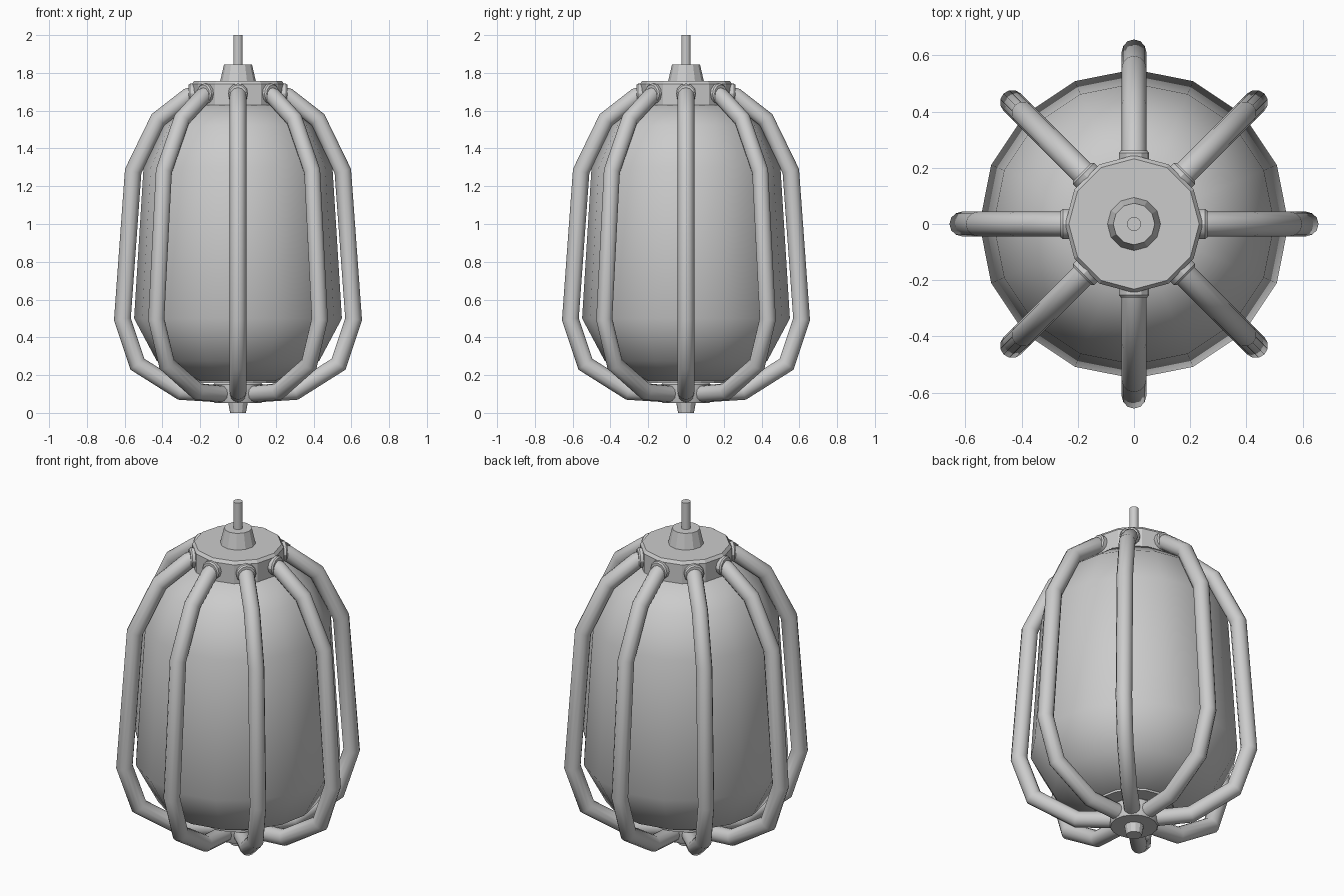
import bpy, bmesh
from math import sin, cos, pi, radians
from mathutils import Vector, Matrix

if "Cube" in bpy.data.objects:
    bpy.data.objects.remove(bpy.data.objects["Cube"])


def finish(bm, name, smooth):
    bmesh.ops.recalc_face_normals(bm, faces=bm.faces)
    me = bpy.data.meshes.new(name)
    bm.to_mesh(me)
    bm.free()
    ob = bpy.data.objects.new(name, me)
    bpy.context.collection.objects.link(ob)
    if smooth:
        bpy.ops.object.select_all(action='DESELECT')
        bpy.context.view_layer.objects.active = ob
        ob.select_set(True)
        bpy.ops.object.shade_smooth_by_angle(angle=radians(smooth))
    return ob


def skin(rings, name, smooth, matrix=None):
    bm = bmesh.new()
    vs = [[bm.verts.new(p) for p in r] for r in rings]
    n = len(vs[0])
    for a, b in zip(vs, vs[1:]):
        for i in range(n):
            j = (i + 1) % n
            bm.faces.new((a[i], a[j], b[j], b[i]))
    bm.faces.new(vs[0])
    bm.faces.new(vs[-1])
    if matrix:
        bm.transform(matrix)
    return finish(bm, name, smooth)


def lathe(name, profile, sides, smooth=0, matrix=None):
    rings = [[(r * cos(2 * pi * i / sides), r * sin(2 * pi * i / sides), z)
              for i in range(sides)] for r, z in profile]
    return skin(rings, name, smooth, matrix)


def tube(name, path, radius, sides, matrix):
    pts = [Vector((x, 0, z)) for x, z in path]
    rings = []
    for k, p in enumerate(pts):
        d0 = (p - pts[max(k - 1, 0)]).normalized()
        d1 = (pts[min(k + 1, len(pts) - 1)] - p).normalized()
        t = (d0 + d1).normalized()
        side = Vector((t.z, 0, -t.x))
        # mitre the joint so the tube keeps its width
        stretch = 1 / max(t.dot(d1 if d1.length else d0), 0.5)
        rings.append([p + side * radius * stretch * cos(2 * pi * i / sides)
                      + Vector((0, radius * sin(2 * pi * i / sides), 0))
                      for i in range(sides)])
    return skin(rings, name, 40, matrix)


# lantern body
lathe("glass_body", [(0.21, 0.17), (0.43, 0.275), (0.55, 0.5), (0.5, 1.3),
                     (0.395, 1.52), (0.25, 1.63)], 16, 60)

# top cap, cord grip and cord
lathe("top_cap", [(0.235, 1.615), (0.245, 1.63), (0.245, 1.74), (0.232, 1.757)], 12)
lathe("cord_grip", [(0.095, 1.755), (0.074, 1.845)], 12)
lathe("cord", [(0.025, 1.84), (0.025, 2.0)], 16, 40)

# bottom hub and finial
lathe("bottom_plate", [(0.21, 0.158), (0.21, 0.175)], 16)
lathe("bottom_hub", [(0.125, 0.053), (0.13, 0.06), (0.13, 0.15), (0.12, 0.16)], 16, 40)
lathe("finial", [(0.042, 0.0), (0.052, 0.055)], 12)

# eight cage bars with end collars
bar = [(0.21, 1.69), (0.265, 1.675), (0.422, 1.553), (0.555, 1.28), (0.612, 0.497),
       (0.533, 0.258), (0.303, 0.113), (0.1, 0.1)]
for k in range(8):
    turn = Matrix.Rotation(k * pi / 4, 4, 'Z')
    tube(f"cage_bar_{k + 1}", bar, 0.044, 12, turn)
    lay = turn @ Matrix.Translation((0.235, 0, 1.69)) @ Matrix.Rotation(pi / 2, 4, 'Y')
    lathe(f"bar_collar_{k + 1}", [(0.054, -0.015), (0.054, 0.018), (0.047, 0.026)], 12, 30, lay)
